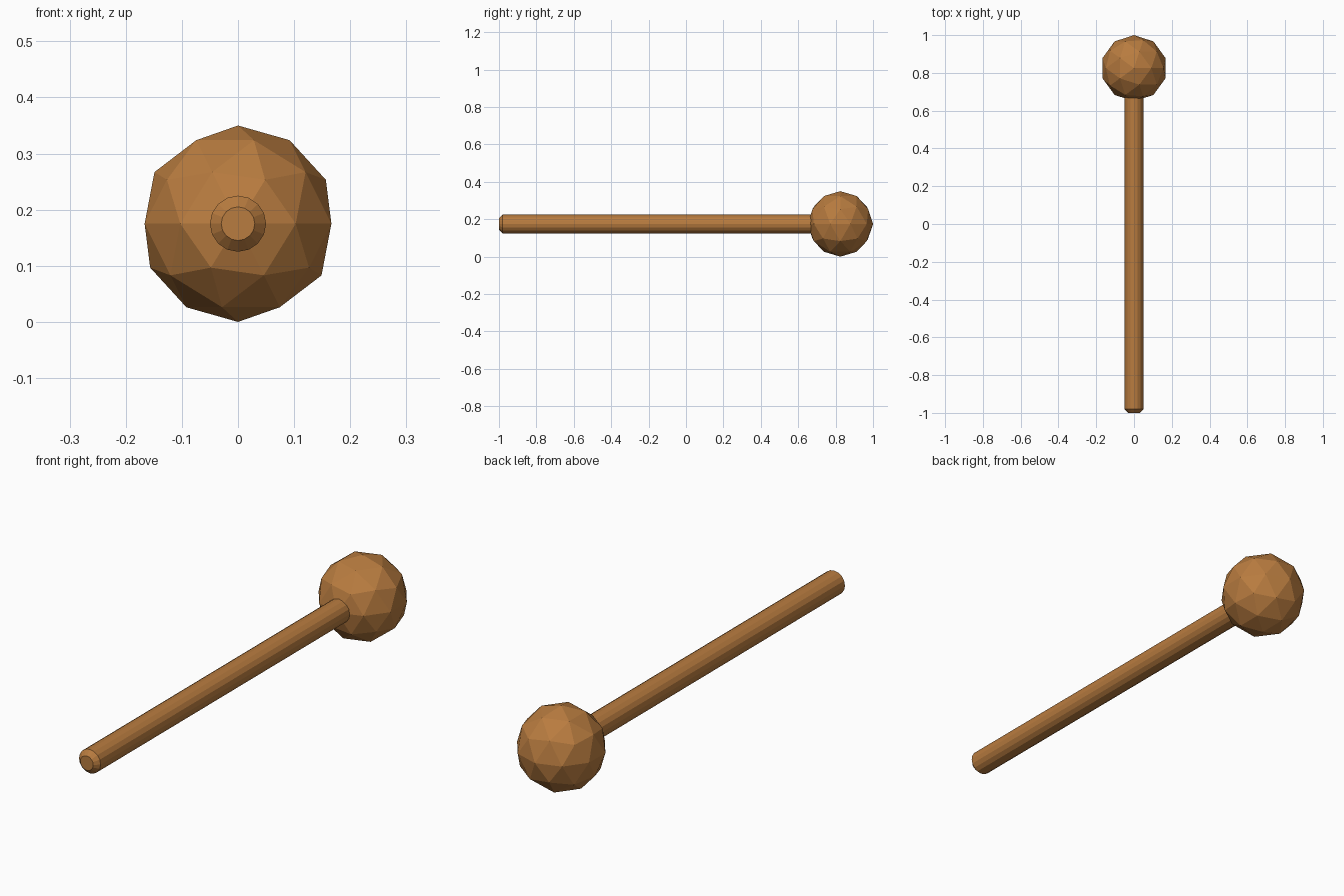
import bpy
import bmesh
import math
from mathutils import Matrix

if "Cube" in bpy.data.objects:
    bpy.data.objects.remove(bpy.data.objects["Cube"])

wood = bpy.data.materials.new("wood")
wood.diffuse_color = (0.48, 0.2, 0.05, 1)
wood.use_nodes = True
wood.node_tree.nodes["Principled BSDF"].inputs["Base Color"].default_value = wood.diffuse_color

AXIS_Z = 0.175
SIDES = 16


def finish(name, bm):
    bmesh.ops.recalc_face_normals(bm, faces=bm.faces)
    mesh = bpy.data.meshes.new(name)
    bm.to_mesh(mesh)
    bm.free()
    mesh.materials.append(wood)
    obj = bpy.data.objects.new(name, mesh)
    bpy.context.collection.objects.link(obj)
    return obj


# Faceted ball head
bm = bmesh.new()
bmesh.ops.create_icosphere(bm, subdivisions=2, radius=0.175,
                           matrix=Matrix.Translation((0, 0.825, AXIS_Z)))
finish("ball_head", bm)

# Round stick with a chamfered free end, running into the ball
bm = bmesh.new()
rings = []
for y, r in [(-1.0, 0.03), (-0.98, 0.05), (0.78, 0.05)]:
    rings.append([bm.verts.new((r * math.cos(a), y, AXIS_Z + r * math.sin(a)))
                  for a in (2 * math.pi * i / SIDES for i in range(SIDES))])
for low, high in zip(rings, rings[1:]):
    for i in range(SIDES):
        j = (i + 1) % SIDES
        bm.faces.new((low[i], low[j], high[j], high[i]))
bm.faces.new(rings[0])
bm.faces.new(rings[-1])
finish("stick", bm)
